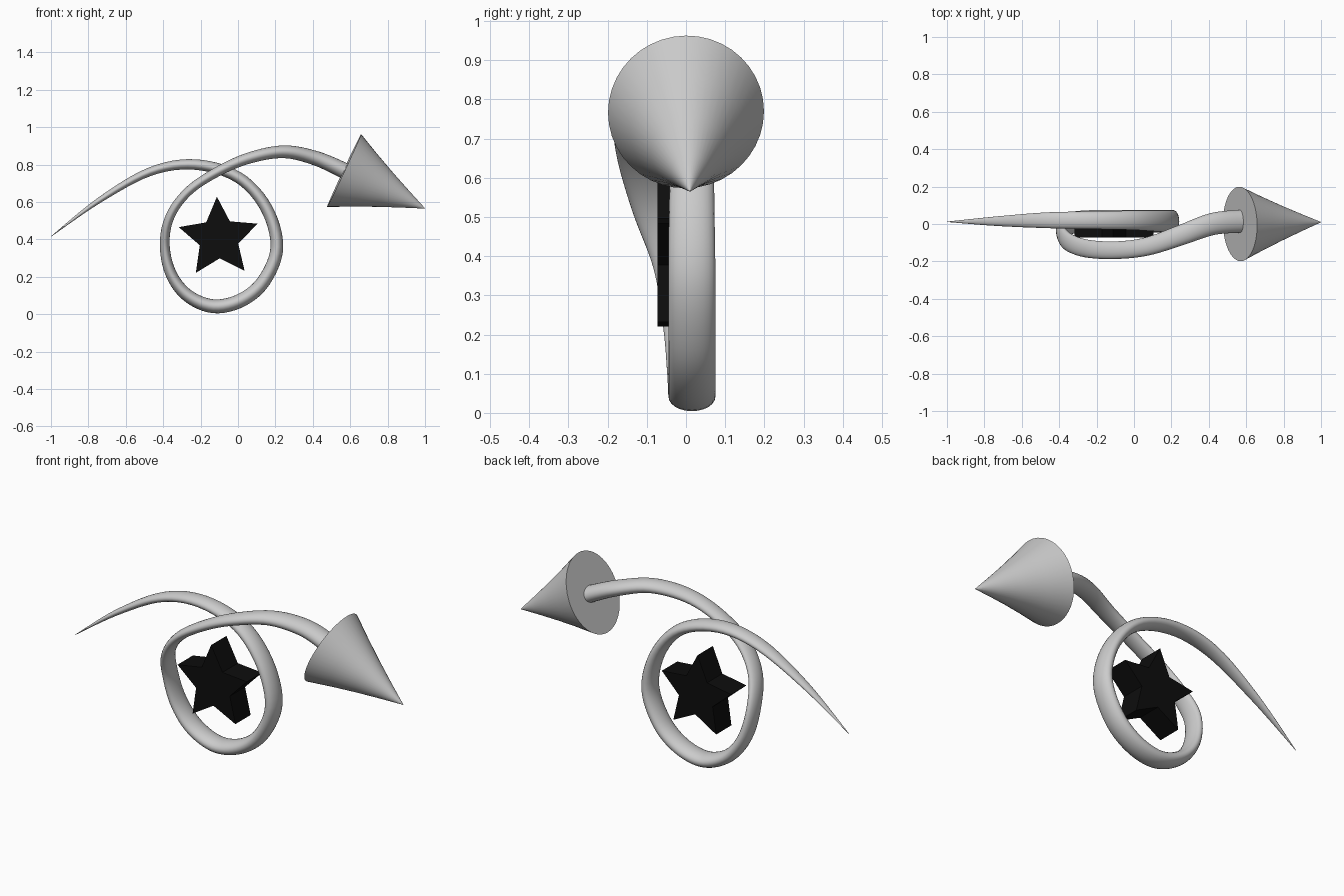
import bpy, bmesh, math
from mathutils import Vector

if "Cube" in bpy.data.objects:
    bpy.data.objects.remove(bpy.data.objects["Cube"])


def finish(name, bm, smooth=True, color=None):
    bmesh.ops.recalc_face_normals(bm, faces=bm.faces[:])
    mesh = bpy.data.meshes.new(name)
    bm.to_mesh(mesh)
    bm.free()
    ob = bpy.data.objects.new(name, mesh)
    bpy.context.collection.objects.link(ob)
    if smooth:
        bpy.ops.object.select_all(action='DESELECT')
        ob.select_set(True)
        bpy.context.view_layer.objects.active = ob
        bpy.ops.object.shade_smooth_by_angle(angle=math.radians(40))
    if color:
        mat = bpy.data.materials.new(name + "_paint")
        mat.diffuse_color = color
        mat.use_nodes = True
        mat.node_tree.nodes["Principled BSDF"].inputs["Base Color"].default_value = mat.diffuse_color
        mesh.materials.append(mat)
    return ob


def loft(bm, rings):
    """Skin a list of point rings and cap both ends."""
    rows = [[bm.verts.new(p) for p in ring] for ring in rings]
    n = len(rows[0])
    for a, b in zip(rows, rows[1:]):
        for i in range(n):
            j = (i + 1) % n
            bm.faces.new((a[i], a[j], b[j], b[i]))
    bm.faces.new(rows[0][::-1])
    bm.faces.new(rows[-1])


def ring(c, u, v, n):
    return [c + u * math.cos(2 * math.pi * i / n) + v * math.sin(2 * math.pi * i / n)
            for i in range(n)]


def spline(p, t):
    i = min(int(t), len(p) - 2)
    f = t - i
    a, b, c, d = (p[max(0, min(len(p) - 1, i + k))] for k in (-1, 0, 1, 2))
    return [0.5 * (2 * q + (r - o) * f + (2 * o - 5 * q + 4 * r - s) * f * f
                   + (3 * q - o - 3 * r + s) * f ** 3) for o, q, r, s in zip(a, b, c, d)]


# Looping shaft: x, y, z, half thickness in the loop plane, half width across it
path = [
    (-1.00, 0.012, 0.415, 0.001, 0.001), (-0.74, 0.015, 0.61, 0.015, 0.025),
    (-0.47, 0.02, 0.762, 0.023, 0.042), (-0.23, 0.02, 0.80, 0.028, 0.047),
    (0.00, 0.02, 0.732, 0.030, 0.052), (0.15, 0.015, 0.57, 0.032, 0.057),
    (0.208, 0.015, 0.36, 0.034, 0.06), (0.14, 0.015, 0.18, 0.036, 0.06),
    (0.02, 0.015, 0.076, 0.037, 0.06), (-0.13, 0.015, 0.042, 0.037, 0.06),
    (-0.27, 0.012, 0.10, 0.034, 0.06), (-0.36, 0.00, 0.22, 0.030, 0.058),
    (-0.392, -0.03, 0.38, 0.026, 0.054), (-0.36, -0.09, 0.53, 0.024, 0.05),
    (-0.26, -0.13, 0.662, 0.024, 0.048), (-0.10, -0.14, 0.767, 0.026, 0.047),
    (0.07, -0.12, 0.838, 0.030, 0.049), (0.25, -0.06, 0.868, 0.034, 0.054),
    (0.42, 0.0, 0.832, 0.039, 0.059), (0.575, 0.015, 0.764, 0.043, 0.061),
]
last = len(path) - 1
rings = []
for k in range(last * 6 + 1):
    t = k / 6
    x, y, z, a, b = spline(path, t)
    tan = (Vector(spline(path, min(t + 0.05, last))[:3])
           - Vector(spline(path, max(t - 0.05, 0))[:3])).normalized()
    nor = tan.cross(Vector((0, 1, 0))).normalized()
    rings.append(ring(Vector((x, y, z)), nor * a, nor.cross(tan) * b, 24))
bm = bmesh.new()
loft(bm, rings)
finish("looping_shaft", bm)

# Arrow head: slightly concave cone tilted downward
base, tip = Vector((0.567, 0.0, 0.768)), Vector((1.0, 0.01, 0.565))
axis = (tip - base).normalized()
up = axis.cross(Vector((0, 1, 0))).normalized()
side = up.cross(axis)
bm = bmesh.new()
loft(bm, [ring(base.lerp(tip, f), up * 0.215 * s, side * 0.199 * s, 40)
          for f, s in ((0, 1), (0.25, 0.73), (0.5, 0.475), (0.75, 0.235), (1, 0.003))])
finish("arrow_head", bm)

# Black star inside the loop
bm = bmesh.new()
outline = []
for i in range(10):
    ang = math.radians(92.5 + 36 * i)
    r = 0.108 if i % 2 else 0.222
    outline.append((-0.103 + r * math.cos(ang), 0.406 + r * math.sin(ang)))
loft(bm, [[(x, y, z) for x, z in outline] for y in (-0.073, 0.06)])
finish("star", bm, smooth=False, color=(0.004, 0.004, 0.004, 1))
